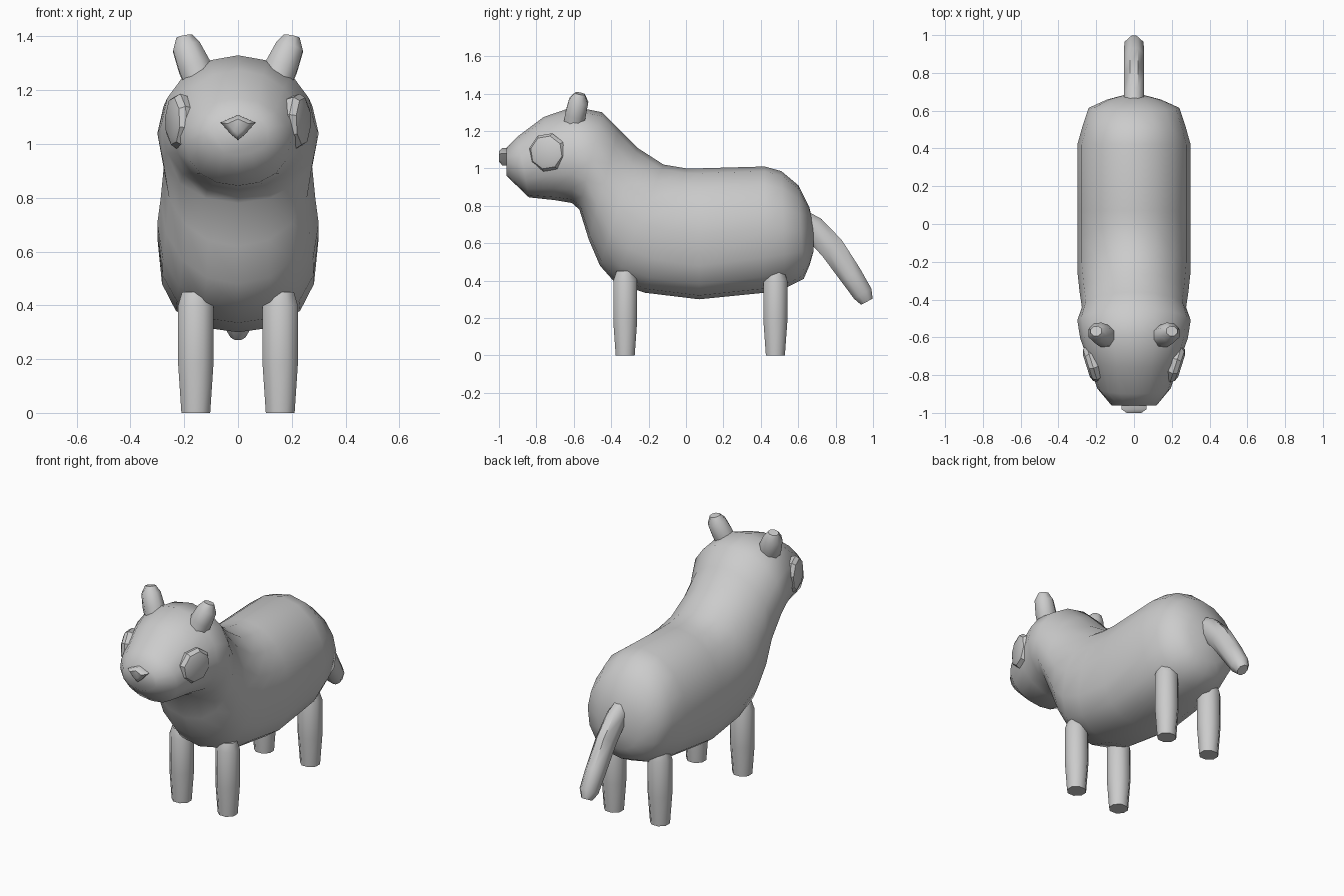
import bpy, bmesh, math
from mathutils import Vector

default_cube = bpy.data.objects.get("Cube")
if default_cube:
    bpy.data.objects.remove(default_cube)

grey = bpy.data.materials.new("plain grey")
grey.use_nodes = True
grey.diffuse_color = (0.6, 0.6, 0.6, 1)
grey.node_tree.nodes["Principled BSDF"].inputs["Base Color"].default_value = (0.6, 0.6, 0.6, 1)


def loft(name, rings, angle=50):
    """Skin a list of closed rings and cap both ends."""
    bm = bmesh.new()
    loops = [[bm.verts.new(p) for p in ring] for ring in rings]
    for a, b in zip(loops, loops[1:]):
        for i in range(len(a)):
            j = (i + 1) % len(a)
            bm.faces.new((a[i], a[j], b[j], b[i]))
    bm.faces.new(loops[0])
    bm.faces.new(loops[-1])
    bmesh.ops.recalc_face_normals(bm, faces=bm.faces)
    mesh = bpy.data.meshes.new(name)
    bm.to_mesh(mesh)
    bm.free()
    mesh.materials.append(grey)
    obj = bpy.data.objects.new(name, mesh)
    bpy.context.collection.objects.link(obj)
    bpy.ops.object.select_all(action='DESELECT')
    obj.select_set(True)
    bpy.context.view_layer.objects.active = obj
    bpy.ops.object.shade_smooth_by_angle(angle=math.radians(angle))
    return obj


def oval(centre, u, v, sides, turn=0.0, low_power=1.0):
    """Ring spanned by half axes u and v; low_power below 1 squares its lower half."""
    points = []
    for i in range(sides):
        t = 2 * math.pi * (i + turn) / sides
        c, s = math.cos(t), math.sin(t)
        if s < 0:
            c, s = [math.copysign(abs(w) ** low_power, w) for w in (c, s)]
        points.append(centre + u * c + v * s)
    return points


def tube(name, stations, sides=8):
    """Tube through (centre, half width along x, half depth) stations."""
    points = [Vector(s[0]) for s in stations]
    side = Vector((1, 0, 0))
    rings = []
    for i, (_, wide, deep) in enumerate(stations):
        axis = (points[min(i + 1, len(points) - 1)] - points[max(i - 1, 0)]).normalized()
        u = (side - axis * side.dot(axis)).normalized()
        rings.append(oval(points[i], u * wide, axis.cross(u) * deep, sides, turn=.5))
    return loft(name, rings)


# Body and head: top y, top z, bottom y, bottom z, half width, lower power
sections = [
    (-.96, 1.11, -.96, .96, .12, .95),
    (-.90, 1.17, -.84, .845, .195, .95),
    (-.76, 1.275, -.70, .83, .24, .95),
    (-.60, 1.33, -.61, .815, .285, .95),
    (-.45, 1.30, -.57, .78, .30, .95),
    (-.36, 1.21, -.52, .62, .276, .95),
    (-.26, 1.11, -.46, .48, .288, .95),
    (-.12, 1.02, -.38, .39, .30, .9),
    (0, 1.0, -.22, .335, .30, .8),
    (.07, 1.0, .07, .30, .30, .75),
    (.42, 1.01, .42, .335, .30, .85),
    (.51, .985, .53, .36, .272, .9),
    (.60, .91, .63, .41, .24, .9),
    (.66, .79, .66, .48, .14, .95),
    (.683, .69, .683, .56, .05, .95),
]
body = []
for ty, tz, by, bz, half, low in sections:
    top, bottom = Vector((0, ty, tz)), Vector((0, by, bz))
    body.append(oval((top + bottom) / 2, Vector((half, 0, 0)), (top - bottom) / 2, 16, low_power=low))
loft("body_and_head", body, 60)

Z = Vector((0, 0, 1))

for word, s in (("left", 1), ("right", -1)):
    # Legs, tapering to flat feet
    for place, y in (("front", -.325), ("back", .478)):
        tube(f"{place}_{word}_leg", [
            ((s * .157, y, 0), .058, .055),
            ((s * .157, y, .18), .071, .069),
            ((s * .157, y, .40), .071, .069),
            ((s * .157, y, .45), .055, .05)])

    # Ears, leaning outwards with blunt tips
    tube(f"{word}_ear", [
        ((s * .13, -.605, 1.20), .062, .058),
        ((s * .163, -.59, 1.29), .065, .06),
        ((s * .192, -.574, 1.36), .056, .056),
        ((s * .20, -.567, 1.40), .032, .028)])

    # Eyes, shallow discs with a raised flat centre
    out = Vector((s * .95, -.30, 0)).normalized()
    middle = Vector((s * .222, -.74, 1.085))
    across = out.cross(Z)
    loft(f"{word}_eye", [
        oval(middle + out * d, across * r, Z * r, 8, turn=.3)
        for d, r in ((-.045, .09), (0, .105), (.022, .09), (.032, .064))], 25)

# Nose, a small wedge pointing down
outline = [(-.065, 1.08), (0, 1.108), (.065, 1.08), (.025, 1.035), (0, 1.015), (-.025, 1.035)]
loft("nose", [
    [Vector((x * k, y, 1.07 + (z - 1.07) * k)) for x, z in outline]
    for y, k in ((-.94, 1), (-.982, 1), (-1.0, .6))])

# Tail, curving down and back
tube("tail", [
    ((0, .59, .74), .055, .06),
    ((0, .68, .68), .057, .072),
    ((0, .78, .575), .058, .073),
    ((0, .88, .43), .058, .066),
    ((0, .945, .33), .055, .058),
    ((0, .967, .287), .03, .038)])
